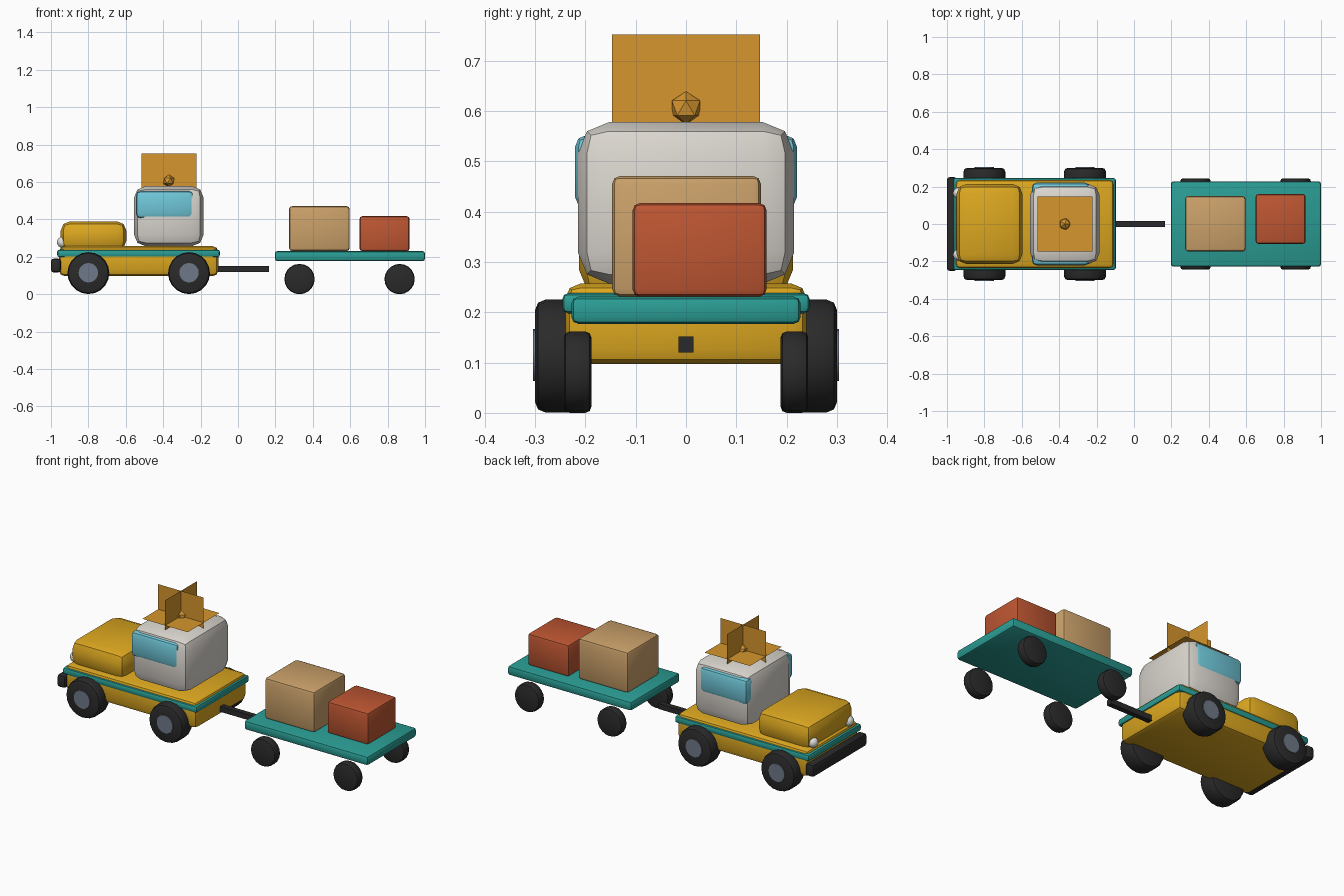
import bpy, bmesh, math
from mathutils import Matrix, Vector

if "Cube" in bpy.data.objects:
    bpy.data.objects.remove(bpy.data.objects["Cube"])


def lin(c):
    c /= 255
    return c / 12.92 if c <= 0.04045 else ((c + 0.055) / 1.055) ** 2.4


def material(name, r, g, b):
    m = bpy.data.materials.new(name)
    m.diffuse_color = (lin(r), lin(g), lin(b), 1)
    m.use_nodes = True
    m.node_tree.nodes["Principled BSDF"].inputs["Base Color"].default_value = m.diffuse_color
    return m


YELLOW = material("yellow paint", 221, 168, 32)
TEAL = material("teal paint", 42, 157, 148)
CREAM = material("pale grey", 219, 214, 207)
GLASS = material("light blue glass", 112, 200, 218)
BLACK = material("black rubber", 42, 42, 43)
STEEL = material("blue grey steel", 110, 121, 136)
ORANGE = material("orange", 214, 150, 46)
TAN = material("tan cardboard", 203, 161, 106)
RED = material("brick red", 190, 86, 50)
WHITE = material("lamp white", 226, 226, 224)


def finish(bm, name, mat, smooth=True):
    mesh = bpy.data.meshes.new(name)
    bmesh.ops.recalc_face_normals(bm, faces=bm.faces)
    bm.to_mesh(mesh)
    bm.free()
    mesh.materials.append(mat)
    if smooth:
        for p in mesh.polygons:
            p.use_smooth = True
        mesh.set_sharp_from_angle(angle=math.radians(40))
    ob = bpy.data.objects.new(name, mesh)
    bpy.context.collection.objects.link(ob)
    return ob


def box(name, x, y, z, mat, bevel=0.0, segments=2):
    """Rounded box between (min, max) pairs."""
    bm = bmesh.new()
    bmesh.ops.create_cube(bm, size=1)
    for v in bm.verts:
        v.co = Vector([(r[0] + r[1]) / 2 + c * (r[1] - r[0])
                       for c, r in zip(v.co, (x, y, z))])
    if bevel:
        bmesh.ops.bevel(bm, geom=bm.edges[:], offset=bevel, segments=segments,
                        profile=0.5, affect='EDGES', clamp_overlap=True)
    return finish(bm, name, mat, bevel > 0)


def disc(name, x, z, y0, y1, radius, mat, bevel=0.0):
    """Cylinder lying along y, with rounded rims."""
    bm = bmesh.new()
    bmesh.ops.create_cone(bm, cap_ends=True, segments=20, radius1=radius,
                          radius2=radius, depth=abs(y1 - y0),
                          matrix=Matrix.Translation((x, (y0 + y1) / 2, z))
                          @ Matrix.Rotation(math.pi / 2, 4, 'X'))
    if bevel:
        rims = [e for e in bm.edges if any(len(f.verts) > 4 for f in e.link_faces)]
        bmesh.ops.bevel(bm, geom=rims, offset=bevel, segments=2, profile=0.5,
                        affect='EDGES')
    return finish(bm, name, mat)


# Truck body
box("chassis", (-0.957, -0.105), (-0.24, 0.24), (0.097, 0.257), YELLOW, 0.03)
box("trim_band", (-0.967, -0.097), (-0.246, 0.246), (0.198, 0.238), TEAL, 0.012)
box("hood", (-0.948, -0.597), (-0.213, 0.213), (0.235, 0.39), YELLOW, 0.05)
box("cab", (-0.556, -0.184), (-0.215, 0.215), (0.257, 0.578), CREAM, 0.062)
box("cab_windows", (-0.546, -0.237), (-0.221, 0.221), (0.405, 0.553), GLASS, 0.025)
box("bumper", (-1.0, -0.947), (-0.25, 0.25), (0.117, 0.19), BLACK, 0.013)

# Three crossing sheets with a small ball on the roof
for i, axis in enumerate(('X', 'Y', 'Z')):
    bm = bmesh.new()
    bmesh.ops.create_grid(bm, x_segments=1, y_segments=1, size=0.147,
                          matrix=Matrix.Translation((-0.37, 0, 0.605))
                          @ Matrix.Rotation(math.pi / 2, 4, axis))
    finish(bm, f"roof_sheet_{i + 1}", ORANGE, False)
bm = bmesh.new()
bmesh.ops.create_icosphere(bm, subdivisions=1, radius=0.033,
                           matrix=Matrix.Translation((-0.37, 0, 0.606)))
finish(bm, "roof_ball", ORANGE)

for s, side in ((-1, "right"), (1, "left")):
    # Headlights
    bm = bmesh.new()
    bmesh.ops.create_uvsphere(bm, u_segments=12, v_segments=8, radius=0.03,
                              matrix=Matrix.Translation((-0.938, s * 0.165, 0.278)))
    finish(bm, f"headlight_{side}", WHITE)
    # Truck wheels with hubcaps
    for x, end in ((-0.8, "front"), (-0.262, "rear")):
        disc(f"truck_wheel_{end}_{side}", x, 0.113, s * 0.195, s * 0.30, 0.112, BLACK, 0.02)
        disc(f"hubcap_{end}_{side}", x, 0.115, s * 0.27, s * 0.304, 0.052, STEEL)
    # Trailer wheels
    for x, end in ((0.329, "front"), (0.864, "rear")):
        disc(f"trailer_wheel_{end}_{side}", x, 0.081, s * 0.188, s * 0.243, 0.081, BLACK, 0.012)

# Tow bar, trailer bed and cargo
box("tow_bar", (-0.15, 0.167), (-0.015, 0.015), (0.12, 0.152), BLACK)
box("trailer_bed", (0.197, 1.0), (-0.228, 0.228), (0.177, 0.231), TEAL, 0.014)
box("large_crate", (0.273, 0.597), (-0.147, 0.149), (0.231, 0.471), TAN, 0.016)
box("small_crate", (0.65, 0.917), (-0.106, 0.16), (0.231, 0.417), RED, 0.014)
